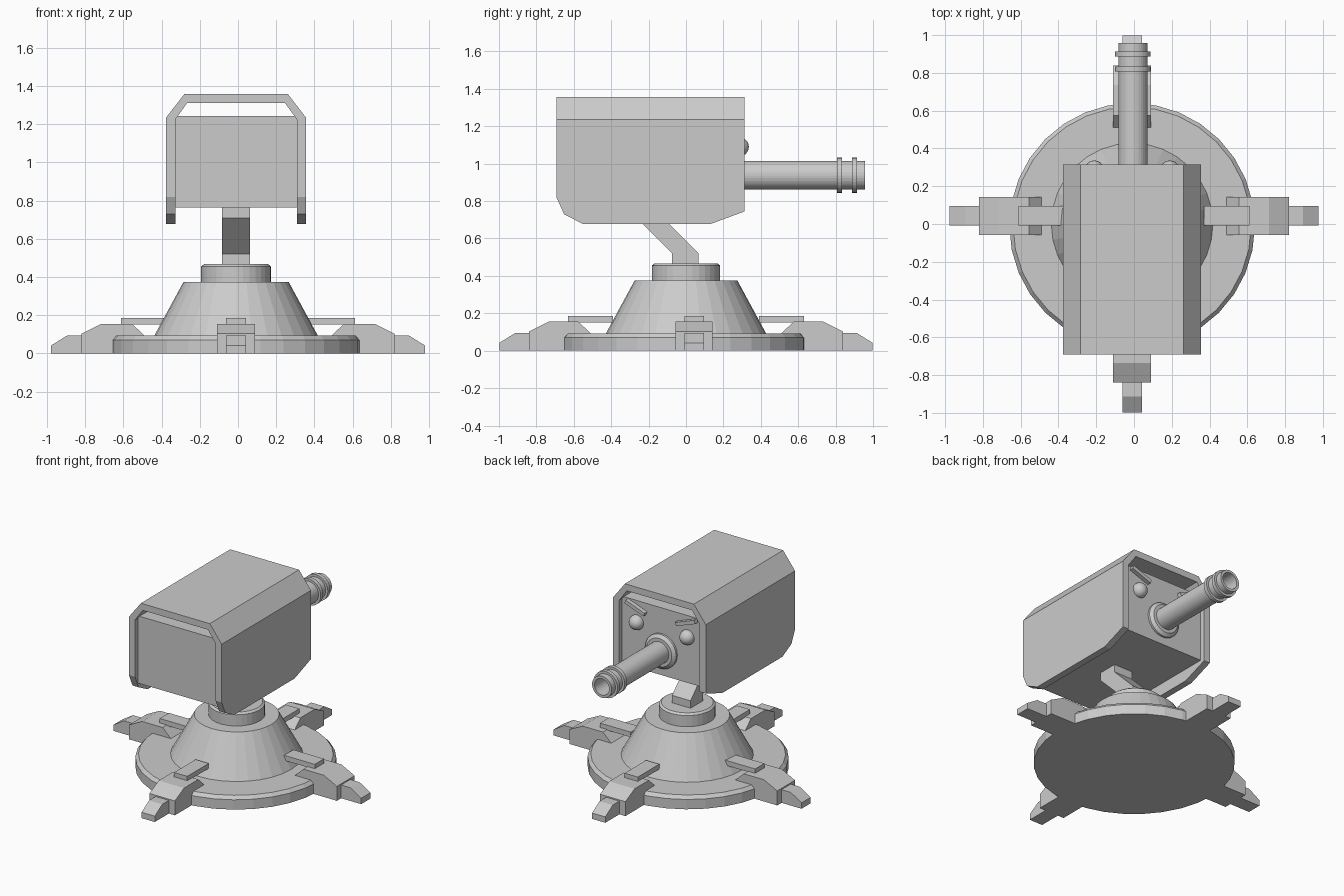
import bpy, bmesh, math
from mathutils import Matrix, Vector

if "Cube" in bpy.data.objects:
    bpy.data.objects.remove(bpy.data.objects["Cube"])

CX = -0.01  # symmetry plane of the turret


def finish(name, bm, matrix=None):
    if matrix is not None:
        bm.transform(matrix)
    bmesh.ops.recalc_face_normals(bm, faces=bm.faces)
    me = bpy.data.meshes.new(name)
    bm.to_mesh(me)
    bm.free()
    ob = bpy.data.objects.new(name, me)
    bpy.context.collection.objects.link(ob)
    return ob


def prism(name, pts, axis, lo, hi, matrix=None):
    """Extrude a 2D profile along 'x' (pts are y,z) or 'y' (pts are x,z)."""
    bm = bmesh.new()
    put = (lambda a, b: (lo, a, b)) if axis == 'x' else (lambda a, b: (a, lo, b))
    face = bm.faces.new([bm.verts.new(put(a, b)) for a, b in pts])
    ext = bmesh.ops.extrude_face_region(bm, geom=[face])['geom']
    d = Vector((hi - lo, 0, 0)) if axis == 'x' else Vector((0, hi - lo, 0))
    bmesh.ops.translate(bm, vec=d, verts=[g for g in ext if isinstance(g, bmesh.types.BMVert)])
    return finish(name, bm, matrix)


def box(name, size, centre, rot=None):
    bm = bmesh.new()
    bmesh.ops.create_cube(bm, size=1)
    m = Matrix.Translation(centre) @ (rot or Matrix()) @ Matrix.Diagonal((*size, 1))
    return finish(name, bm, m)


def lathe(name, prof, matrix, n=32):
    """Spin a closed (radius, z) profile around z."""
    bm = bmesh.new()
    rings = []
    for r, z in prof:
        if r == 0:
            rings.append([bm.verts.new((0, 0, z))] * n)
        else:
            rings.append([bm.verts.new((r * math.cos(2 * math.pi * i / n),
                                        r * math.sin(2 * math.pi * i / n), z)) for i in range(n)])
    for a, b in zip(rings, rings[1:]):
        for i in range(n):
            j = (i + 1) % n
            vs = list(dict.fromkeys([a[i], a[j], b[j], b[i]]))
            bm.faces.new(vs)
    return finish(name, bm, matrix)


# Round base: bevelled disc, cone and neck
lathe('base_disc', [(0, 0), (0.65, 0), (0.65, 0.07), (0.63, 0.093), (0, 0.093)],
      Matrix.Translation((CX, -0.01, 0)))
lathe('base_cone', [(0, 0.08), (0.435, 0.08), (0.275, 0.375), (0, 0.375)],
      Matrix.Translation((CX, 0, 0)))
lathe('neck', [(0, 0.36), (0.183, 0.36), (0.183, 0.455), (0.168, 0.467), (0, 0.467)],
      Matrix.Translation((CX, 0, 0)))

# Four legs, modelled pointing to +x and rotated into place
wide = [(0.48, 0), (0.82, 0), (0.82, 0.103), (0.716, 0.155), (0.555, 0.155), (0.487, 0.09)]
toe = [(0.78, 0), (0.978, 0), (0.978, 0.042), (0.894, 0.094), (0.78, 0.094)]
for side, angle, at in (('right', 0, (0, 0.043, 0)), ('back', 90, (CX, 0.02, 0)),
                        ('left', 180, (0, 0.043, 0)), ('front', 270, (CX, -0.02, 0))):
    m = Matrix.Translation(at) @ Matrix.Rotation(math.radians(angle), 4, 'Z')
    prism(f'{side}_leg', wide, 'y', -0.1, 0.1, m)
    prism(f'{side}_toe', toe, 'y', -0.052, 0.052, m)
    strap = [(0.37, 0.15), (0.612, 0.15), (0.612, 0.186), (0.37, 0.186)]
    prism(f'{side}_leg_strap', strap, 'y', -0.052, 0.052, m)

# Cranked arm between neck and body
prism('arm', [(-0.075, 0.45), (0.067, 0.45), (0.067, 0.52), (-0.12, 0.708), (-0.12, 0.78),
              (-0.263, 0.78), (-0.263, 0.708), (-0.075, 0.52)], 'x', CX - 0.073, CX + 0.073)

# Inner body
box('body', (0.638, 0.94, 0.48), (CX, -0.19, 1.003))

# Outer shell: bent plate trimmed by the side outline
outer = [(0.366, 0.6), (0.366, 1.235), (0.272, 1.357)]
inner = [(0.257, 1.31), (0.318, 1.225), (0.318, 0.6)]
half = outer + inner
section = ([(CX - x, z) for x, z in outer] + [(CX + x, z) for x, z in reversed(outer)] +
           [(CX + x, z) for x, z in reversed(inner)] + [(CX - x, z) for x, z in inner])
shell = prism('shell', section, 'y', -0.692, 0.314)
trim = prism('shell_trim', [(-0.8, 1.5), (-0.8, 0.82), (-0.692, 0.82), (-0.652, 0.73),
                            (-0.55, 0.677), (0.13, 0.677), (0.314, 0.745), (0.5, 0.745),
                            (0.5, 1.5)], 'x', -0.6, 0.6)
trim.hide_render = True
mod = shell.modifiers.new('trim', 'BOOLEAN')
mod.operation = 'INTERSECT'
mod.solver = 'EXACT'
mod.object = trim
bpy.context.view_layer.objects.active = shell
bpy.ops.object.modifier_apply(modifier=mod.name)
bpy.data.objects.remove(trim)

# Hollow barrel pointing to +y, with collar and two muzzle rings
aim = Matrix.Translation((-0.006, 0, 0.938)) @ Matrix.Rotation(math.radians(-90), 4, 'X')
lathe('barrel', [(0, 0.25), (0.077, 0.25), (0.077, 0.957), (0.058, 0.957), (0.058, 0.75), (0, 0.75)], aim)
lathe('barrel_collar', [(0, 0.26), (0.122, 0.26), (0.122, 0.295), (0.1, 0.312), (0, 0.312)], aim)
for k, y in enumerate((0.807, 0.887)):
    lathe(f'muzzle_ring_{k + 1}', [(0.07, y), (0.094, y), (0.094, y + 0.027), (0.07, y + 0.027), (0.07, y)], aim)

# Eyes and slanted brows on the barrel side
for side, s in (('left', -1), ('right', 1)):
    x = CX + s * 0.2
    bm = bmesh.new()
    bmesh.ops.create_uvsphere(bm, u_segments=24, v_segments=12, radius=0.052)
    eye = finish(f'{side}_eye', bm, Matrix.Translation((x, 0.284, 1.09)))
    for p in eye.data.polygons:
        p.use_smooth = True
    box(f'{side}_brow', (0.16, 0.05, 0.026), (x, 0.285, 1.2),
        Matrix.Rotation(math.radians(-s * 20), 4, 'Y'))
